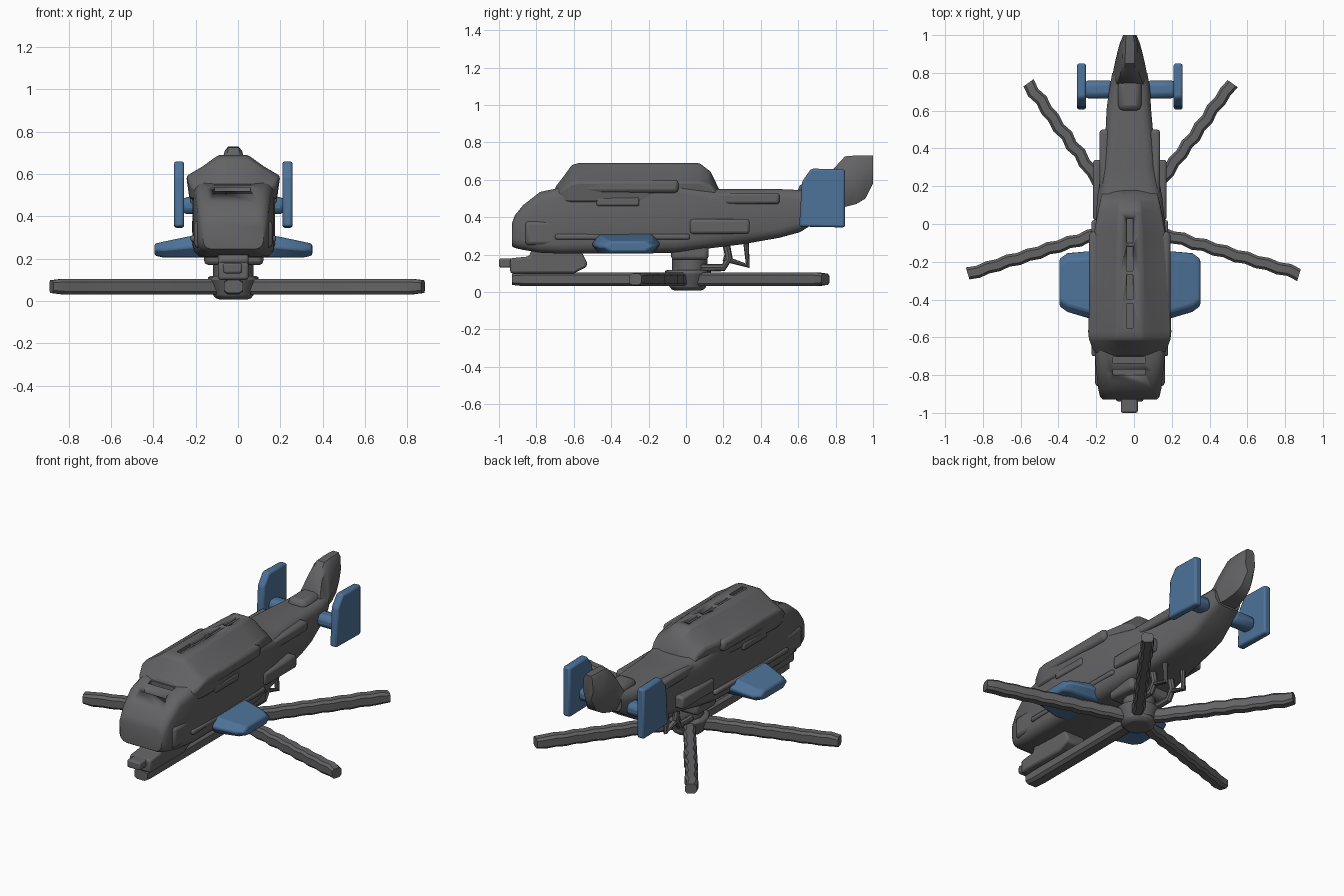
import bpy, bmesh, math, random
from mathutils import Vector

if "Cube" in bpy.data.objects:
    bpy.data.objects.remove(bpy.data.objects["Cube"])

random.seed(4)
CX = -0.022  # fuselage centre line


def material(name, rgb):
    m = bpy.data.materials.new(name)
    m.diffuse_color = (*rgb, 1)
    m.use_nodes = True
    m.node_tree.nodes["Principled BSDF"].inputs["Base Color"].default_value = m.diffuse_color
    return m


GREY = material("dark grey", (0.125, 0.125, 0.13))
BLUE = material("steel blue", (0.075, 0.17, 0.32))


def finish(name, bm, mat, bevel=0.0, angle=35):
    bmesh.ops.recalc_face_normals(bm, faces=bm.faces)
    me = bpy.data.meshes.new(name)
    bm.to_mesh(me)
    bm.free()
    ob = bpy.data.objects.new(name, me)
    bpy.context.collection.objects.link(ob)
    me.materials.append(mat)
    if bevel:
        mod = ob.modifiers.new("bevel", "BEVEL")
        mod.width, mod.segments = bevel, 2
    bpy.context.view_layer.objects.active = ob
    ob.select_set(True)
    bpy.ops.object.shade_smooth_by_angle(angle=math.radians(angle))
    ob.select_set(False)
    return ob


def skin(name, rings, mat, bevel=0.0):
    """Join a row of equal-sized point rings and cap both ends."""
    bm = bmesh.new()
    vs = [[bm.verts.new(p) for p in r] for r in rings]
    n = len(vs[0])
    for a, b in zip(vs, vs[1:]):
        for i in range(n):
            bm.faces.new((a[i], a[(i + 1) % n], b[(i + 1) % n], b[i]))
    bm.faces.new(vs[0])
    bm.faces.new(vs[-1])
    return finish(name, bm, mat, bevel)


def rounded(y, x0, x1, z0, z1, r):
    """Rounded rectangle across the fuselage."""
    pts = []
    for k, (sx, sz) in enumerate(((1, 1), (-1, 1), (-1, -1), (1, -1))):
        cx = x1 - r if sx > 0 else x0 + r
        cz = z1 - r if sz > 0 else z0 + r
        for j in range(4):
            a = math.radians(90 * k + 30 * j)
            pts.append((cx + r * math.cos(a), y, cz + r * math.sin(a)))
    return pts


def box(name, x, y, z, mat=GREY, bevel=0.01):
    c = [(x[0], z[0]), (x[1], z[0]), (x[1], z[1]), (x[0], z[1])]
    return skin(name, [[(px, yy, pz) for px, pz in c] for yy in y], mat, bevel)


def plate(name, outline, x0, x1, mat, bevel):
    """Side outline (y, z) given thickness along x."""
    return skin(name, [[(x, y, z) for y, z in outline] for x in (x0, x1)], mat, bevel)


def tube(name, pts, r, mat=GREY, sides=8):
    pts = [Vector(p) for p in pts]
    rings = []
    for i, p in enumerate(pts):
        d = (pts[min(i + 1, len(pts) - 1)] - pts[max(i - 1, 0)]).normalized()
        u = d.cross(Vector((1, 0.01, 0))).normalized()
        v = d.cross(u)
        rings.append([p + r * (math.cos(t) * u + math.sin(t) * v)
                      for t in (2 * math.pi * k / sides for k in range(sides))])
    return skin(name, rings, mat)


# Fuselage from nose to tail root: y, left, right, bottom, top, corner radius
hull = skin("fuselage", [rounded(*s) for s in (
    (-0.93, -0.165, 0.12, 0.245, 0.37, 0.04),
    (-0.915, -0.18, 0.135, 0.235, 0.41, 0.05),
    (-0.87, -0.19, 0.145, 0.225, 0.465, 0.05),
    (-0.78, -0.20, 0.155, 0.21, 0.535, 0.05),
    (-0.66, -0.21, 0.17, 0.205, 0.56, 0.05),
    (-0.45, -0.215, 0.175, 0.205, 0.59, 0.06),
    (-0.05, -0.205, 0.17, 0.21, 0.59, 0.06),
    (0.14, -0.195, 0.15, 0.235, 0.55, 0.06),
    (0.30, -0.17, 0.12, 0.255, 0.55, 0.06),
    (0.50, -0.15, 0.10, 0.29, 0.55, 0.05),
    (0.61, -0.145, 0.09, 0.32, 0.545, 0.05),
    (0.72, -0.13, 0.085, 0.39, 0.55, 0.05),
    (0.80, -0.115, 0.07, 0.44, 0.565, 0.05))], GREY)

# Raised cowl along the upper hull, with sloping shoulders
cowl_outline = ((-0.225, 0.48), (0.18, 0.48), (0.195, 0.59), (0.12, 0.635),
                (0.045, 0.69), (-0.09, 0.69), (-0.165, 0.635), (-0.24, 0.59))


def cowl_ring(y, wide, top):
    return [(CX + (x - CX) * wide, y, 0.48 + (z - 0.48) * top) for x, z in cowl_outline]


cowl = skin("cowl", [cowl_ring(*s) for s in (
    (-0.70, 0.78, 0.38), (-0.66, 0.92, 0.62), (-0.61, 1.0, 0.95), (-0.57, 1.02, 1.0),
    (-0.25, 0.96, 1.0), (-0.05, 0.88, 1.0), (0.07, 0.78, 1.0), (0.13, 0.72, 0.80),
    (0.18, 0.68, 0.3))], GREY, 0.012)


def carve(target, slots):
    for x, y, z in slots:
        c = box("slot_cutter", x, y, z, bevel=0)
        c.hide_render = True
        c.hide_set(True)
        mod = target.modifiers.new("slot", "BOOLEAN")
        mod.operation, mod.object, mod.solver = "DIFFERENCE", c, "EXACT"


# Recessed vents along the cowl ridge and across the nose
carve(cowl, [((-0.04, -0.005), (y, y + 0.13), (0.67, 0.75))
             for y in (-0.55, -0.40, -0.25, -0.10)])
carve(hull, [((-0.11, 0.06), (y, y + 0.03), (z, 0.8))
             for y, z in ((-0.80, 0.495), (-0.735, 0.525))])

# Side panels, rails and rear housings
for side, name in ((-1, "left"), (1, "right")):
    def sx(a, b):
        return sorted((CX + side * a, CX + side * b))

    box(name + "_engine_panel", sx(0.15, 0.215), (-0.60, -0.04), (0.53, 0.60), bevel=0.02)
    box(name + "_window_frame", sx(0.15, 0.205), (-0.48, -0.25), (0.46, 0.505))
    box(name + "_sill", sx(0.12, 0.202), (-0.70, 0.02), (0.28, 0.31))
    box(name + "_rear_box", sx(0.10, 0.195), (0.02, 0.34), (0.31, 0.39), bevel=0.015)
    box(name + "_boom_rail", sx(0.08, 0.16), (0.16, 0.50), (0.47, 0.53), bevel=0.015)
    box(name + "_cheek", sx(0.10, 0.185), (-0.86, -0.64), (0.25, 0.38), bevel=0.02)
    # Stub wing: root and tip cross-sections
    rings = []
    for d, y0, y1, z0, z1 in ((0.13, -0.49, -0.13, 0.205, 0.315), (0.21, -0.505, -0.14, 0.205, 0.305),
                              (0.33, -0.47, -0.15, 0.205, 0.28), (0.373, -0.44, -0.18, 0.215, 0.27)):
        x, m = CX + side * d, (z0 + z1) / 2
        rings.append([(x, y0, m), (x, y0 + 0.04, z0), (x, y1 - 0.04, z0),
                      (x, y1, m), (x, y1 - 0.04, z1), (x, y0 + 0.04, z1)])
    skin(name + "_stub_wing", rings, BLUE, 0.01)
    # Tailplane arm and end plate
    box(name + "_tail_arm", sx(0.08, 0.25), (0.665, 0.76), (0.41, 0.49), BLUE, 0.03)
    plate(name + "_tail_plate", ((0.605, 0.35), (0.85, 0.345), (0.85, 0.655), (0.67, 0.66),
                                 (0.62, 0.59)), *sx(0.232, 0.28), BLUE, 0.012)

# Tail fin: broad at the root, thinning upward and backward
fin = []
for y, z0, z1, low, high in ((0.74, 0.44, 0.57, 0.10, 0.07), (0.79, 0.45, 0.66, 0.092, 0.05),
                             (0.85, 0.455, 0.725, 0.08, 0.042), (0.91, 0.47, 0.73, 0.066, 0.04),
                             (0.96, 0.50, 0.73, 0.052, 0.04), (1.0, 0.58, 0.73, 0.035, 0.03)):
    m = z0 + (z1 - z0) * 0.35
    fin.append([(CX + s, y, z) for s, z in ((-low * 0.6, z0), (low * 0.6, z0), (low, m),
                                            (high, z1 - 0.02), (high * 0.6, z1),
                                            (-high * 0.6, z1), (-high, z1 - 0.02), (-low, m))])
skin("tail_fin", fin, GREY)
box("tail_hump", (-0.085, 0.04), (0.60, 0.80), (0.50, 0.58), bevel=0.03)

# Nose gun and its mount
box("gun_barrel", (-0.07, 0.02), (-1.0, -0.80), (0.13, 0.18))
plate("gun_mount", ((-0.94, 0.10), (-0.60, 0.10), (-0.53, 0.135), (-0.53, 0.16), (-0.57, 0.24),
                    (-0.82, 0.24), (-0.84, 0.19), (-0.94, 0.18)), -0.095, 0.05, GREY, 0.012)

# Rotor mast, hub and linkage
tube("rotor_mast", ((CX, 0.02, 0.04), (CX, 0.02, 0.16), (CX, 0.02, 0.28)), 0.095, sides=12)
hub = bmesh.new()
bmesh.ops.create_cone(hub, cap_ends=True, segments=14, radius1=0.09, radius2=0.13, depth=0.11)
bmesh.ops.translate(hub, verts=hub.verts, vec=(CX, 0.01, 0.063))
finish("rotor_hub", hub, GREY, 0.02)
box("mast_collar", (-0.16, 0.12), (-0.08, 0.12), (0.17, 0.25), bevel=0.02)
for i, x in enumerate((-0.09, 0.04)):
    tube("linkage_%d" % i, ((x, 0.08, 0.13), (x, 0.2, 0.13), (x, 0.23, 0.18), (x, 0.21, 0.28)), 0.02)
    tube("linkage_brace_%d" % i, ((x, 0.2, 0.18), (x, 0.33, 0.14), (x, 0.32, 0.28)), 0.016)

# Five rotor blades
for i, (tx, ty, wob) in enumerate(((-0.022, -0.93, 0), (0.875, -0.265, 0.006), (-0.88, -0.265, 0.006),
                                   (0.52, 0.745, 0.007), (-0.562, 0.745, 0.007))):
    root, tip = Vector((CX, 0.0, 0.068)), Vector((tx, ty, 0.068))
    d = (tip - root).normalized()
    w = Vector((-d.y, d.x, 0))
    rings = []
    for k in range(17):
        c = root.lerp(tip, k / 16) + w * wob * (1 if k % 2 else -1) * random.uniform(0.4, 1)
        h = 0.037 if k < 16 else 0.03
        b = 0.045 if i == 0 else 0.033
        rings.append([c + w * b * s + Vector((0, 0, h * t)) for s, t in
                      ((-1, -0.6), (-0.6, -1), (0.6, -1), (1, -0.6),
                       (1, 0.6), (0.6, 1), (-0.6, 1), (-1, 0.6))])
    skin("rotor_blade_%d" % i, rings, GREY)
